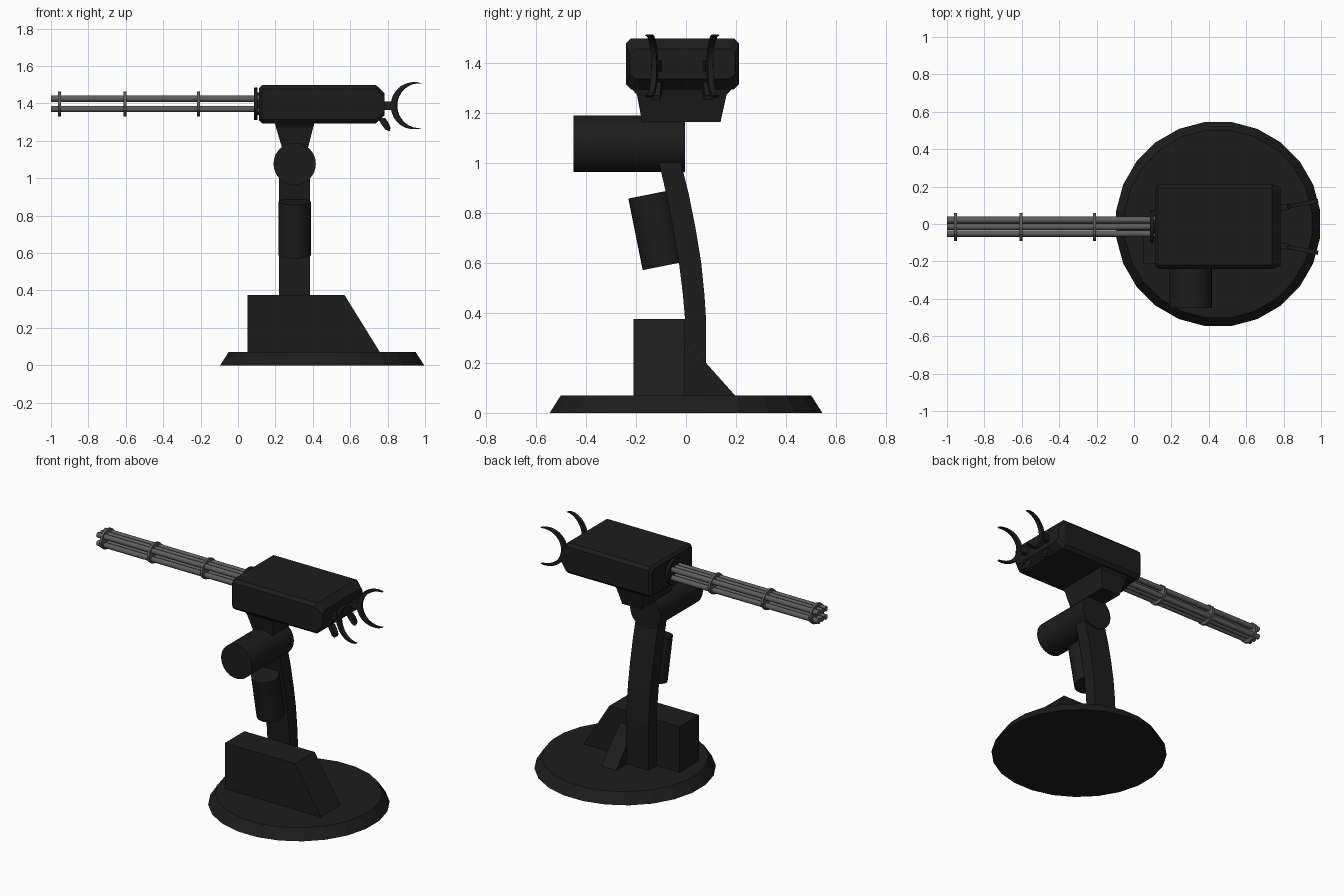
import bpy, bmesh
from math import sin, cos, pi, atan2, radians
from mathutils import Matrix, Vector

if "Cube" in bpy.data.objects:
    bpy.data.objects.remove(bpy.data.objects["Cube"])


def material(name, value):
    m = bpy.data.materials.new(name)
    m.diffuse_color = (value, value, value, 1)
    m.use_nodes = True
    m.node_tree.nodes["Principled BSDF"].inputs["Base Color"].default_value = m.diffuse_color
    return m


DARK = material("dark_metal", 0.012)
STEEL = material("steel", 0.11)


def loft(name, sections, mat=DARK, smooth=False):
    """Skin a stack of equal-length closed sections and cap both ends."""
    bm = bmesh.new()
    rings = [[bm.verts.new(p) for p in s] for s in sections]
    for a, b in zip(rings, rings[1:]):
        for i in range(len(a)):
            j = (i + 1) % len(a)
            bm.faces.new((a[i], a[j], b[j], b[i]))
    bm.faces.new(rings[0])
    bm.faces.new(rings[-1])
    bmesh.ops.recalc_face_normals(bm, faces=bm.faces)
    mesh = bpy.data.meshes.new(name)
    bm.to_mesh(mesh)
    bm.free()
    mesh.materials.append(mat)
    ob = bpy.data.objects.new(name, mesh)
    bpy.context.collection.objects.link(ob)
    if smooth:
        bpy.ops.object.select_all(action='DESELECT')
        ob.select_set(True)
        bpy.context.view_layer.objects.active = ob
        bpy.ops.object.shade_smooth_by_angle(angle=radians(35))
    return ob


def prism(name, pts, a, b, axis):
    put = (lambda p, d: (d, p[0], p[1])) if axis == 'x' else (lambda p, d: (p[0], d, p[1]))
    return loft(name, [[put(p, d) for p in pts] for d in (a, b)])


def tube(name, p0, p1, r, n=32, mat=DARK, r1=None, smooth=True, turn=0.0):
    p0, p1 = Vector(p0), Vector(p1)
    rot = (p1 - p0).to_track_quat('Z', 'Y')
    secs = [[p + rot @ Vector((cos(turn + 2 * pi * i / n) * q, sin(turn + 2 * pi * i / n) * q, 0))
             for i in range(n)] for p, q in ((p0, r), (p1, r if r1 is None else r1))]
    return loft(name, secs, mat, smooth)


# Base disc, wedge block and arm gusset
tube("base_disc", (.45, 0, 0), (.45, 0, .07), .55, 24, r1=.505, smooth=False, turn=pi / 24)
prism("base_block", [(.05, .06), (.765, .06), (.57, .375), (.05, .375)], -.21, -.004, 'y')
prism("arm_gusset", [(-.004, .06), (.205, .06), (.08, .2), (-.004, .285)], .38, .49, 'x')

# Curved support arm
back = [(.08, .06), (.08, .375), (.074, .47), (.061, .6), (.038, .74), (.01, .88), (-.02, 1.0), (-.035, 1.05)]
front = [(-.004, .06), (-.004, .375), (-.012, .47), (-.028, .6), (-.052, .74), (-.08, .88), (-.108, 1.0), (-.118, 1.05)]
prism("support_arm", back + front[::-1], .22, .386, 'x')

# Cylinder strapped to the arm, and the pivot cylinder
tube("arm_cylinder", (.303, -.089, .588), (.303, -.146, .874), .086)
tube("pivot_cylinder", (.303, -.45, 1.077), (.303, -.004, 1.077), .113)

# Flared neck under the body
neck = [(1.164, .235, .375, -.176, .138), (1.272, .203, .402, -.196, .162), (1.32, .19, .415, -.238, .206)]
loft("neck", [[(x0, y0, z), (x1, y0, z), (x1, y1, z), (x0, y1, z)] for z, x0, x1, y0, y1 in neck])


# Gun body with chamfered edges
def body_section(x, hy, hz, c=.02):
    cy, cz = -.014, 1.396
    q = [(hy, hz - c), (hy - c, hz), (c - hy, hz), (-hy, hz - c),
         (-hy, c - hz), (c - hy, -hz), (hy - c, -hz), (hy, c - hz)]
    return [(x, cy + y, cz + z) for y, z in q]


loft("gun_body", [body_section(.113, .212, .087), body_section(.128, .226, .102),
                  body_section(.738, .226, .102), body_section(.783, .21, .06)])

# Barrel cluster with clamps and rear collar
BY, BZ = -.015, 1.398
for row in (-1, 1):
    for col in (-1, 0, 1):
        y, z = BY + col * .0365, BZ + row * .0275
        tube("barrel", (-1, y, z), (.12, y, z), .0175, 14, STEEL)
for x in (-.955, -.603, -.21):
    secs = [[(x + d, BY + .075 * cos(2 * pi * i / 12), BZ + .067 * sin(2 * pi * i / 12))
             for i in range(12)] for d in (-.008, .008)]
    loft("barrel_clamp", secs, STEEL)
tube("barrel_collar", (.085, BY, BZ), (.104, BY, BZ), .087, 24)
tube("barrel_socket", (.1, BY, BZ), (.13, BY, BZ), .06, 24)


# Crescent grips, stems and triggers at the rear
def arc(mid, tip=.205, h=.119, n=16):
    d = tip - mid
    r = (d * d + h * h) / (2 * d)
    a = atan2(h, r - d)
    return [(mid + r - r * cos(a * t), r * sin(a * t)) for t in (2 * i / n - 1 for i in range(n + 1))]


crescent = arc(.036) + arc(.068)[-2:0:-1]
stem = [(-.015, -.022), (.05, -.022), (.05, .022), (-.015, .022)]
trigger = [(-.035, -.065), (.0, -.065), (.018, -.09), (.03, -.118), (.026, -.135),
           (.008, -.128), (-.012, -.102)]
for side, label in ((1, "left"), (-1, "right")):
    place = Matrix.Translation((.783, BY + side * .1, 1.388)) @ Matrix.Rotation(side * radians(11), 4, 'Z')
    for part, pts, w in (("grip", crescent, .011), ("grip_stem", stem, .016), ("trigger", trigger, .017)):
        prism(f"{part}_{label}", pts, -w, w, 'y').matrix_world = place
